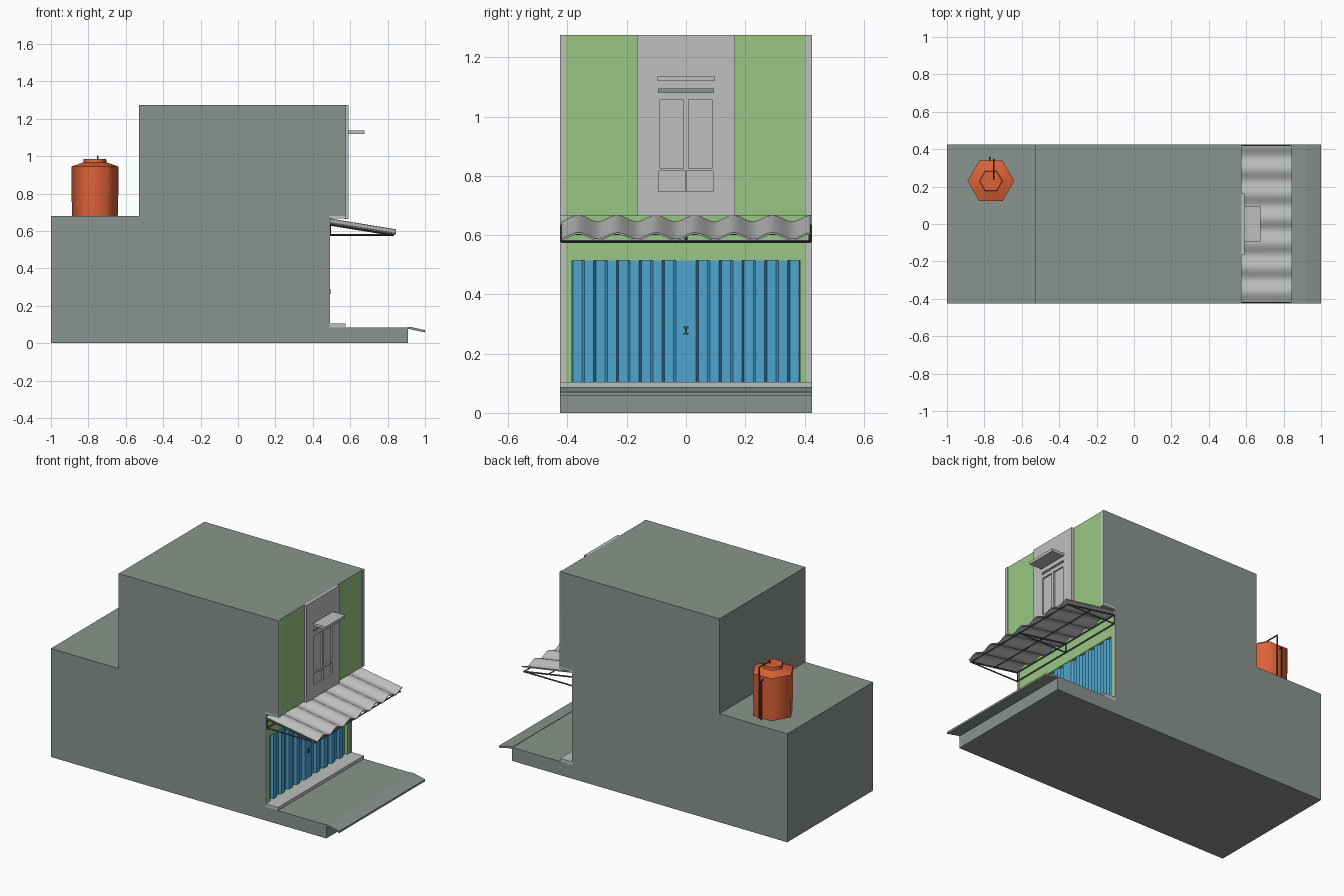
import bpy, bmesh, math
from mathutils import Vector

if "Cube" in bpy.data.objects:
    bpy.data.objects.remove(bpy.data.objects["Cube"])


def mat(name, rgb):
    m = bpy.data.materials.new(name)
    m.diffuse_color = (*rgb, 1)
    m.use_nodes = True
    m.node_tree.nodes["Principled BSDF"].inputs["Base Color"].default_value = m.diffuse_color
    return m


CONCRETE = mat("concrete_grey_green", (0.255, 0.296, 0.266))
GREEN = mat("green_paint", (0.314, 0.565, 0.231))
GREY = mat("light_grey", (0.515, 0.527, 0.52))
BLUE = mat("blue_door_paint", (0.076, 0.376, 0.63))
ORANGE = mat("orange_plastic", (0.716, 0.122, 0.038))
METAL = mat("dark_metal", (0.061, 0.076, 0.07))


def finish(name, bm, *mats):
    bmesh.ops.recalc_face_normals(bm, faces=bm.faces)
    me = bpy.data.meshes.new(name)
    bm.to_mesh(me)
    bm.free()
    ob = bpy.data.objects.new(name, me)
    bpy.context.collection.objects.link(ob)
    for m in mats:
        me.materials.append(m)
    return ob


def add_box(bm, x0, x1, y0, y1, z0, z1):
    vs = bmesh.ops.create_cube(bm, size=1)["verts"]
    for v in vs:
        v.co = Vector(((x0 + x1) / 2 + v.co.x * (x1 - x0),
                       (y0 + y1) / 2 + v.co.y * (y1 - y0),
                       (z0 + z1) / 2 + v.co.z * (z1 - z0)))


def boxes(name, m, *dims):
    bm = bmesh.new()
    for d in dims:
        add_box(bm, *d)
    return finish(name, bm, m)


def prism(name, pts, move, *mats):
    """Extrude a closed 3D polygon along a vector."""
    bm = bmesh.new()
    f = bm.faces.new([bm.verts.new(p) for p in pts])
    new = bmesh.ops.extrude_face_region(bm, geom=[f])["geom"]
    bmesh.ops.translate(bm, verts=[v for v in new if isinstance(v, bmesh.types.BMVert)], vec=move)
    return finish(name, bm, *mats)


def activate(ob):
    bpy.ops.object.select_all(action='DESELECT')
    bpy.context.view_layer.objects.active = ob
    ob.select_set(True)


def smooth(ob, deg):
    activate(ob)
    bpy.ops.object.shade_smooth_by_angle(angle=math.radians(deg))


def cut(ob, *dims):
    cutter = boxes("cutter", ob.data.materials[0], *dims)
    cutter.hide_render = True
    mod = ob.modifiers.new("cut", 'BOOLEAN')
    mod.operation, mod.solver, mod.object = 'DIFFERENCE', 'EXACT', cutter
    activate(ob)
    bpy.ops.object.modifier_apply(modifier="cut")
    bpy.data.objects.remove(cutter)


def rods(name, m, r, *paths, sides=6):
    """Thin tubes through the given points."""
    bm = bmesh.new()
    for path in paths:
        for a, b in zip(path, path[1:]):
            a, b = Vector(a), Vector(b)
            d = b - a
            vs = bmesh.ops.create_cone(bm, cap_ends=True, segments=sides, radius1=r,
                                       radius2=r, depth=d.length + r)["verts"]
            rot = d.to_track_quat('Z', 'Y')
            for v in vs:
                v.co = rot @ v.co + (a + b) / 2
    return finish(name, bm, m)


W = 0.425          # half width of the house
FX, GX = 0.575, 0.49   # upper and ground-floor facade planes

# House body: stepped side profile with the front slab
profile = [(-1, 0), (0.91, 0), (0.91, 0.085), (GX, 0.085), (GX, 0.68), (FX, 0.68),
           (FX, 1.275), (-0.53, 1.275), (-0.53, 0.68), (-1, 0.68)]
house = prism("house_body", [(x, -W, z) for x, z in profile], (0, 2 * W, 0), CONCRETE, GREEN)
cut(house, (0.455, 0.6, -0.385, 0.385, 0.105, 0.515))
for p in house.data.polygons:   # street facade and door reveal are painted green
    c = p.center
    if 0.45 < c.x < 0.58 and 0.1 < c.z < 1.27 and abs(c.y) < 0.42:
        p.material_index = 1

# Sloping lip at the end of the slab
lip = [(0.905, 0.075), (0.92, 0.075), (1, 0.058), (1, 0.07), (0.92, 0.088), (0.905, 0.088)]
prism("slab_lip", [(x, -W, z) for x, z in lip], (0, 2 * W, 0), CONCRETE)

# Threshold, soffit and grey edge strips
boxes("threshold", GREY, (GX - 0.001, FX, -W, W, 0.084, 0.105))
boxes("soffit", GREEN, (GX, FX, -0.405, 0.405, 0.667, 0.681))
strips = []
for a, b in ((-W, -0.405), (0.405, W)):
    strips += [(FX - 0.001, FX + 0.003, a, b, 0.667, 1.275),
               (GX - 0.001, GX + 0.003, a, b, 0.105, 0.667),
               (GX, FX, a, b, 0.667, 0.681)]
boxes("edge_strips", GREY, *strips)

# Window bay panel with recessed panes and a vent slot
panel = boxes("window_panel", GREY, (FX - 0.002, 0.59, -0.165, 0.165, 0.665, 1.275))
recess = [(0.581, 0.6, -0.093, 0.093, 1.081, 1.094)]
for s in (-1, 1):
    for y0, y1, z0, z1 in ((0.008, 0.088, 0.825, 1.057), (0.002, 0.093, 0.747, 0.817)):
        recess.append((0.581, 0.6, min(s * y0, s * y1), max(s * y0, s * y1), z0, z1))
cut(panel, *recess)
boxes("vent_slot", CONCRETE, (0.579, 0.583, -0.092, 0.092, 1.0815, 1.0935))
boxes("window_canopy", GREY, (0.588, 0.675, -0.097, 0.097, 1.12, 1.137))

# Ribbed garage door: alternating raised and lowered strips
pts = [(0.458, 0.385, 0.105), (0.458, -0.385, 0.105)]
n = 20
step = 0.77 / n
for i in range(n):
    x = 0.487 if (i if i < n // 2 else i + 1) % 2 else 0.472
    y = -0.385 + i * step
    pts += [(x, y + 0.004, 0.105), (x, y + step - 0.004, 0.105)]
prism("garage_door", pts, (0, 0, 0.41), BLUE)
boxes("door_handle", METAL, (0.485, 0.494, -0.004, 0.004, 0.265, 0.29),
      (0.485, 0.494, -0.008, 0.008, 0.285, 0.291), (0.485, 0.494, -0.008, 0.008, 0.264, 0.27))

# Corrugated awning sheet
bm = bmesh.new()
rows = []
N = 52
for i in range(N + 1):
    y = -0.42 + 0.84 * i / N
    dz = 0.011 * math.cos(2 * math.pi * (y - 0.03) / 0.131)
    rows.append((bm.verts.new((GX, y, 0.653 + dz)), bm.verts.new((0.845, y, 0.595 + dz))))
for a, b in zip(rows, rows[1:]):
    bm.faces.new((a[0], a[1], b[1], b[0]))
sheet = finish("awning_sheet", bm, GREY)
mod = sheet.modifiers.new("thickness", 'SOLIDIFY')
mod.thickness, mod.offset = 0.006, 0
activate(sheet)
bpy.ops.object.modifier_apply(modifier="thickness")
smooth(sheet, 50)

# Awning support frame
frame = []
for y in (-0.418, 0, 0.418):
    frame.append([(0.492, y, 0.578), (0.832, y, 0.578), (0.492, y, 0.634), (0.492, y, 0.578)])
for x, z in ((0.495, 0.578), (0.83, 0.578), (0.66, 0.606), (0.495, 0.634)):
    frame.append([(x, -0.418, z), (x, 0.418, z)])
rods("awning_frame", METAL, 0.005, *frame, sides=4)

# Hexagonal water tank with shoulder and lid
bm = bmesh.new()
rings = []
for r, z in ((0.122, 0.68), (0.125, 0.80), (0.125, 0.945), (0.062, 0.967), (0.06, 0.985)):
    rings.append([bm.verts.new((-0.765 + r * math.cos(k * math.pi / 3),
                                0.23 + r * math.sin(k * math.pi / 3), z)) for k in range(6)])
for a, b in zip(rings, rings[1:]):
    for k in range(6):
        bm.faces.new((a[k], a[(k + 1) % 6], b[(k + 1) % 6], b[k]))
bm.faces.new(rings[0])
bm.faces.new(rings[-1])
smooth(finish("water_tank", bm, ORANGE), 61)

# Tank pipes
rods("tank_pipes", METAL, 0.004,
     [(-0.75, 0.345, 0.68), (-0.75, 0.345, 1.0), (-0.75, 0.24, 1.0), (-0.75, 0.24, 0.98)],
     [(-0.772, 0.357, 0.68), (-0.772, 0.357, 0.925), (-0.772, 0.33, 0.925)])
